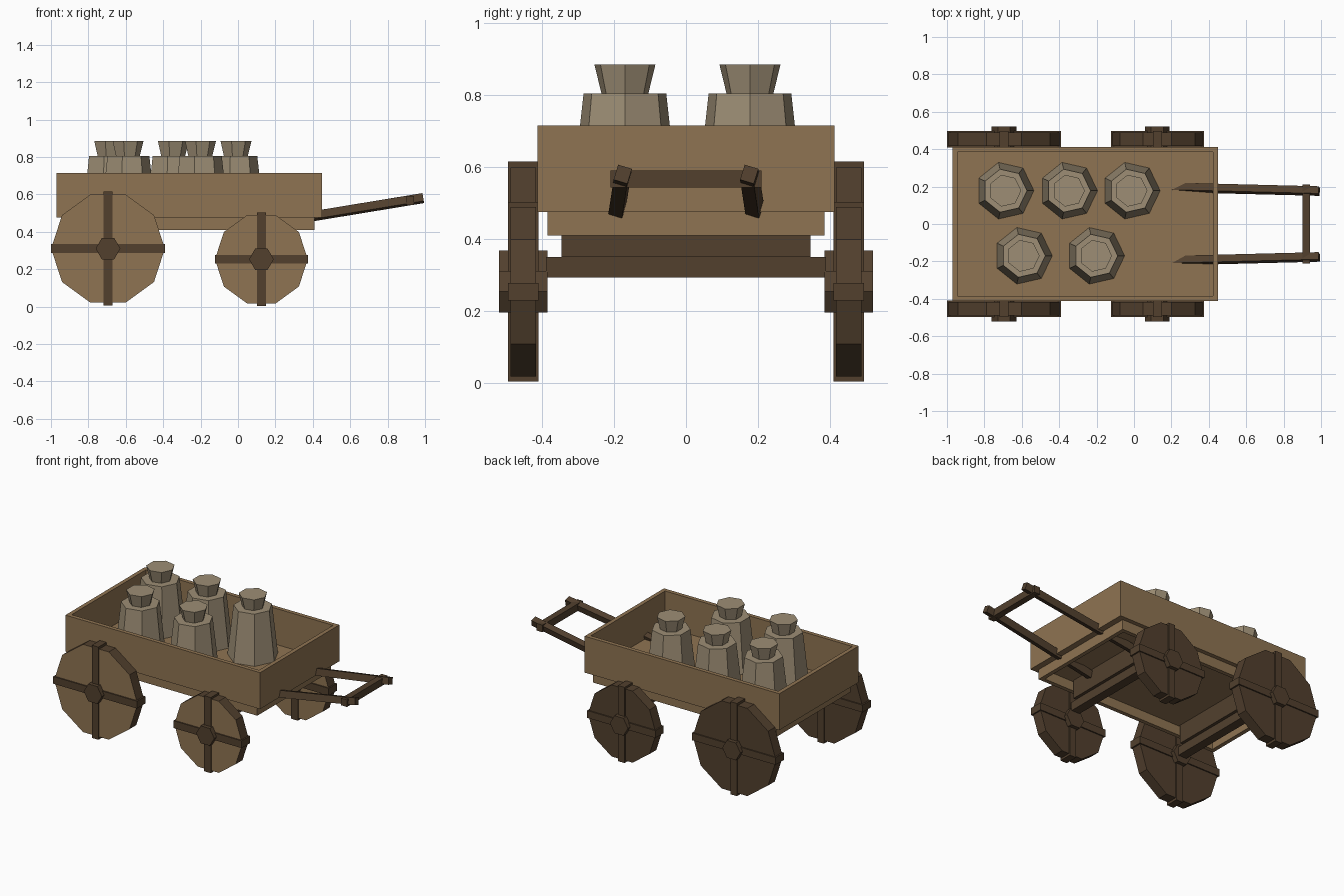
import bpy, bmesh
from math import pi, radians
from mathutils import Vector, Matrix

old = bpy.data.objects.get("Cube")
if old:
    bpy.data.objects.remove(old)


def material(name, rgb):
    m = bpy.data.materials.new(name)
    m.use_nodes = True
    m.diffuse_color = (*rgb, 1)
    node = next(n for n in m.node_tree.nodes if n.type == 'BSDF_PRINCIPLED')
    node.inputs["Base Color"].default_value = (*rgb, 1)
    return m


LIGHT = material("light wood", (0.275, 0.174, 0.084))
DARK = material("dark wood", (0.084, 0.051, 0.027))
CLAY = material("pale clay", (0.337, 0.27, 0.178))


def finish(name, bm, *mats):
    bmesh.ops.recalc_face_normals(bm, faces=bm.faces)
    mesh = bpy.data.meshes.new(name)
    bm.to_mesh(mesh)
    bm.free()
    for m in mats:
        mesh.materials.append(m)
    ob = bpy.data.objects.new(name, mesh)
    bpy.context.collection.objects.link(ob)
    return ob


def add_box(bm, lo, hi):
    lo, hi = Vector(lo), Vector(hi)
    mat = Matrix.Translation((lo + hi) / 2) @ Matrix.Diagonal((*(hi - lo), 1))
    return bmesh.ops.create_cube(bm, size=1, matrix=mat)["verts"]


def box(name, lo, hi, mat):
    bm = bmesh.new()
    add_box(bm, lo, hi)
    return finish(name, bm, mat)


def tray(name, lo, hi, opening, floor_z, mat, wall=0.038):
    """Box hollowed from its top (opening = 1) or underside (-1)."""
    bm = bmesh.new()
    add_box(bm, lo, hi)
    bm.normal_update()
    face = next(f for f in bm.faces if f.normal.z * opening > 0.5)
    bmesh.ops.inset_region(bm, faces=[face], thickness=wall)
    inner = bmesh.ops.extrude_discrete_faces(bm, faces=[face])["faces"][0]
    for v in inner.verts:
        v.co.z = floor_z
    return finish(name, bm, mat)


def frustum(bm, sides, r1, r2, depth, mat):
    return bmesh.ops.create_cone(bm, cap_ends=True, segments=sides, radius1=r1,
                                 radius2=r2, depth=depth, matrix=mat)["verts"]


# Cargo bed and the hollow frame beneath it
tray("cart_bed", (-0.97, -0.413, 0.475), (0.45, 0.413, 0.715), 1, 0.478, LIGHT)
tray("under_frame", (-0.93, -0.385, 0.41), (0.41, 0.385, 0.475), -1, 0.472, LIGHT)


# Wheels: ten-sided disc, crossed battens and six-sided hub
def wheel(name, x, y, z, r):
    bm = bmesh.new()
    # turn the corner on the first axis towards x after tipping the disc over
    turn = Matrix.Translation((x, y, z)) @ Matrix.Rotation(pi / 2, 4, 'X') @ \
        Matrix.Rotation(pi / 2, 4, 'Z')
    flat = Matrix.Translation((x, y, z)) @ Matrix.Rotation(pi / 2, 4, 'X')
    probe = frustum(bm, 10, r, r, 0.07, flat)
    if max(v.co.x for v in probe) < x + r * 0.99:
        bmesh.ops.delete(bm, geom=probe, context='VERTS')
        frustum(bm, 10, r, r, 0.07, turn)
    bm.normal_update()
    for f in bm.faces:
        f.material_index = 1 if f.normal.y < -0.9 else 0
    reach, half = r * 1.005, 0.024
    add_box(bm, (x - reach, y - 0.043, z - half), (x + reach, y + 0.043, z + half))
    add_box(bm, (x - half, y - 0.043, z - reach), (x + half, y + 0.043, z + reach))
    hub = frustum(bm, 6, 0.066, 0.066, 0.135, flat)
    if max(v.co.x for v in hub) < x + 0.065:
        bmesh.ops.delete(bm, geom=hub, context='VERTS')
        frustum(bm, 6, 0.066, 0.066, 0.135, turn)
    return finish(name, bm, DARK, LIGHT)


for end, x, z, r in (("rear", -0.695, 0.31, 0.304), ("front", 0.125, 0.253, 0.248)):
    for side, y in (("right", -0.453), ("left", 0.453)):
        wheel(f"{end}_{side}_wheel", x, y, z, r)
    # Axle and the bolster that carries the frame
    box(f"{end}_axle", (x - 0.03, -0.39, 0.293), (x + 0.03, 0.39, 0.35), DARK)
    box(f"{end}_bolster", (x - 0.05, -0.346, 0.35), (x + 0.05, 0.346, 0.472), DARK)

# Pull shafts, slightly converging and rolled, with a crossbar
for side, s in (("left", 1), ("right", -1)):
    a, b = Vector((0.12, s * 0.198, 0.437)), Vector((0.99, s * 0.176, 0.58))
    rot = (b - a).to_track_quat('X', 'Z').to_matrix().to_4x4()
    bm = bmesh.new()
    half = (b - a).length / 2
    add_box(bm, (-half, -0.02, -0.022), (half, 0.02, 0.022))
    bm.transform(Matrix.Translation((a + b) / 2) @ rot @
                 Matrix.Rotation(radians(-17), 4, 'X'))
    finish(f"{side}_shaft", bm, DARK)
box("handle_crossbar", (0.9, -0.21, 0.543), (0.942, 0.21, 0.59), DARK)

# Seven-sided jars with flared necks
BASE, SHOULDER, RIM = 0.478, 0.805, 0.885
spots = [(-0.69, 0.178), (-0.35, 0.178), (-0.015, 0.178), (-0.592, -0.17), (-0.205, -0.17)]
for i, (x, y) in enumerate(spots):
    bm = bmesh.new()
    for lo, hi, r1, r2 in ((BASE, SHOULDER, 0.155, 0.118), (SHOULDER, RIM, 0.067, 0.087)):
        verts = frustum(bm, 7, r1, r2, hi - lo, Matrix.Translation((0, 0, (lo + hi) / 2)))
        # point one corner along +x
        corner = max(verts, key=lambda v: v.co.xy.length).co
        angle = Vector((1, 0)).angle_signed(corner.xy)
        bmesh.ops.rotate(bm, verts=verts, cent=(0, 0, 0),
                         matrix=Matrix.Rotation(angle, 3, 'Z'))
    bm.transform(Matrix.Translation((x, y, 0)))
    finish(f"jar_{i + 1}", bm, CLAY)
